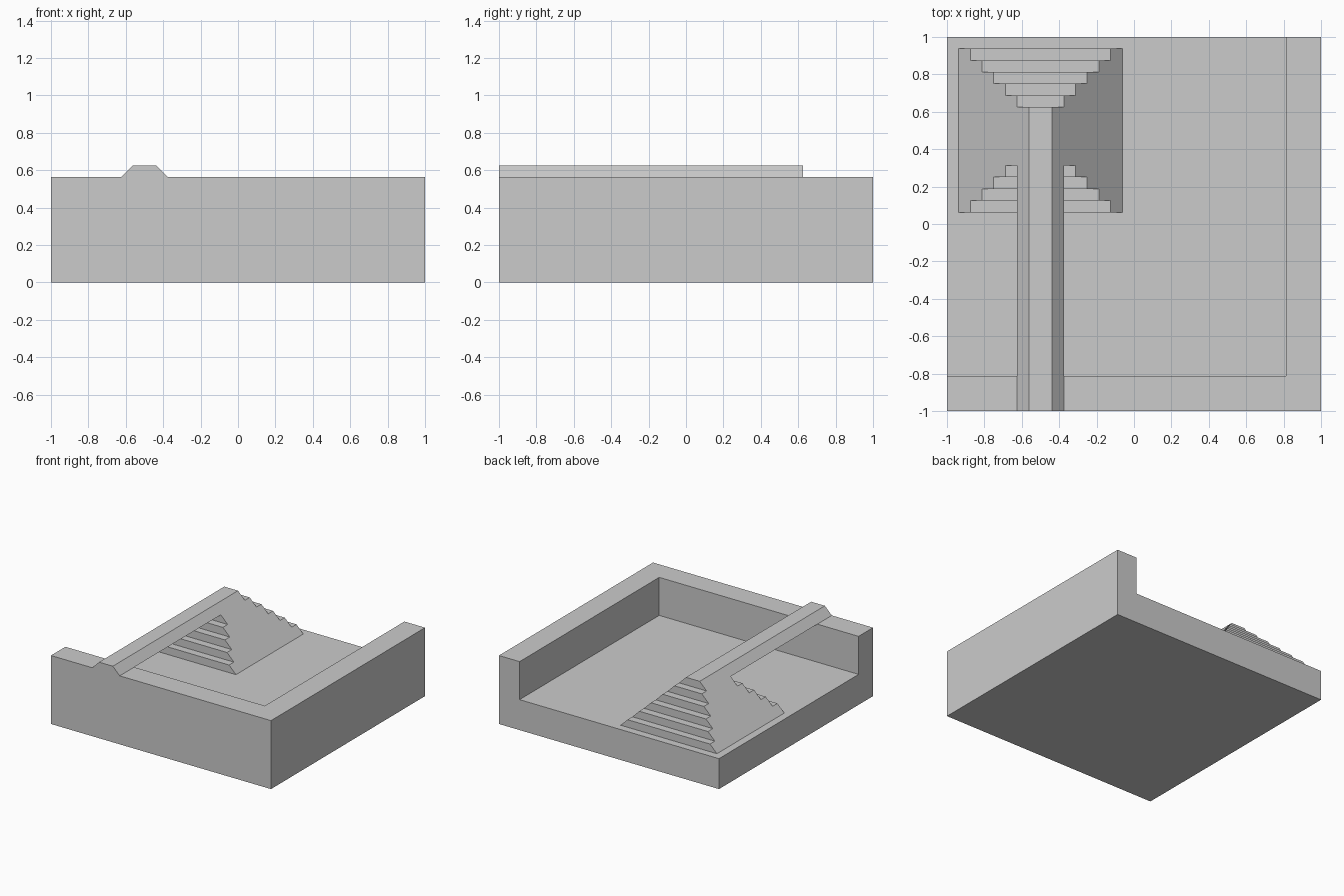
import bpy, bmesh
from mathutils import Vector

if "Cube" in bpy.data.objects:
    bpy.data.objects.remove(bpy.data.objects["Cube"])

U = 1 / 16          # modelling grid
FLOOR, RIM = 0.25, 0.5625


def prism(name, pts, to3d, depth):
    """Closed prism: 2D profile mapped to 3D, then extruded along depth."""
    bm = bmesh.new()
    face = bm.faces.new([bm.verts.new(to3d(*p)) for p in pts])
    ext = bmesh.ops.extrude_face_region(bm, geom=[face], use_keep_orig=True)
    moved = [v for v in ext["geom"] if isinstance(v, bmesh.types.BMVert)]
    bmesh.ops.translate(bm, verts=moved, vec=Vector(depth))
    bmesh.ops.recalc_face_normals(bm, faces=bm.faces)
    mesh = bpy.data.meshes.new(name)
    bm.to_mesh(mesh)
    bm.free()
    ob = bpy.data.objects.new(name, mesh)
    bpy.context.collection.objects.link(ob)
    return ob


def boolean(ob, cutter, operation):
    """Apply a boolean and remove the helper."""
    cutter.hide_render = True
    mod = ob.modifiers.new("cut", "BOOLEAN")
    mod.operation, mod.solver, mod.object = operation, "EXACT", cutter
    bpy.context.view_layer.objects.active = ob
    bpy.ops.object.modifier_apply(modifier=mod.name)
    bpy.data.objects.remove(cutter)


def rect(x0, x1, y0, y1):
    return [(x0, y0), (x1, y0), (x1, y1), (x0, y1)]


# Base slab with a raised rim on the front and right sides
base = prism("base_with_rim", rect(-1, 1, -1, 1), lambda x, y: (x, y, 0), (0, 0, RIM))
hollow = prism("hollow_cutter", rect(-1.5, 0.8125, -0.8125, 1.5),
               lambda x, y: (x, y, FLOOR), (0, 0, 1))
boolean(base, hollow, "DIFFERENCE")

# Side profile (y, z): stepped front, walkway over the front rim, stepped back
front, back = [], []
for k in range(5):
    half, z = 7 * U - k * U, FLOOR + k * U
    front += [(0.5 - half, z), (0.5 - half, z + U)]
    back += [(0.5 + half, z), (0.5 + half, z + U)]
walkway = [(-1, RIM), (-1, RIM + U), (0.625, RIM + U), (0.625, RIM)]
stairs = prism("stepped_mound_and_walkway", front + walkway + back[::-1],
               lambda y, z: (-1.3, y, z), (1.6, 0, 0))

# Trim to 45 degree slopes on the left and right
wedge = prism("slope_cutter", [(-1.1, 0.0875), (0.1, 0.0875), (-0.5, 0.6875)],
              lambda x, z: (x, -1.5, z), (0, 3, 0))
boolean(stairs, wedge, "INTERSECT")
